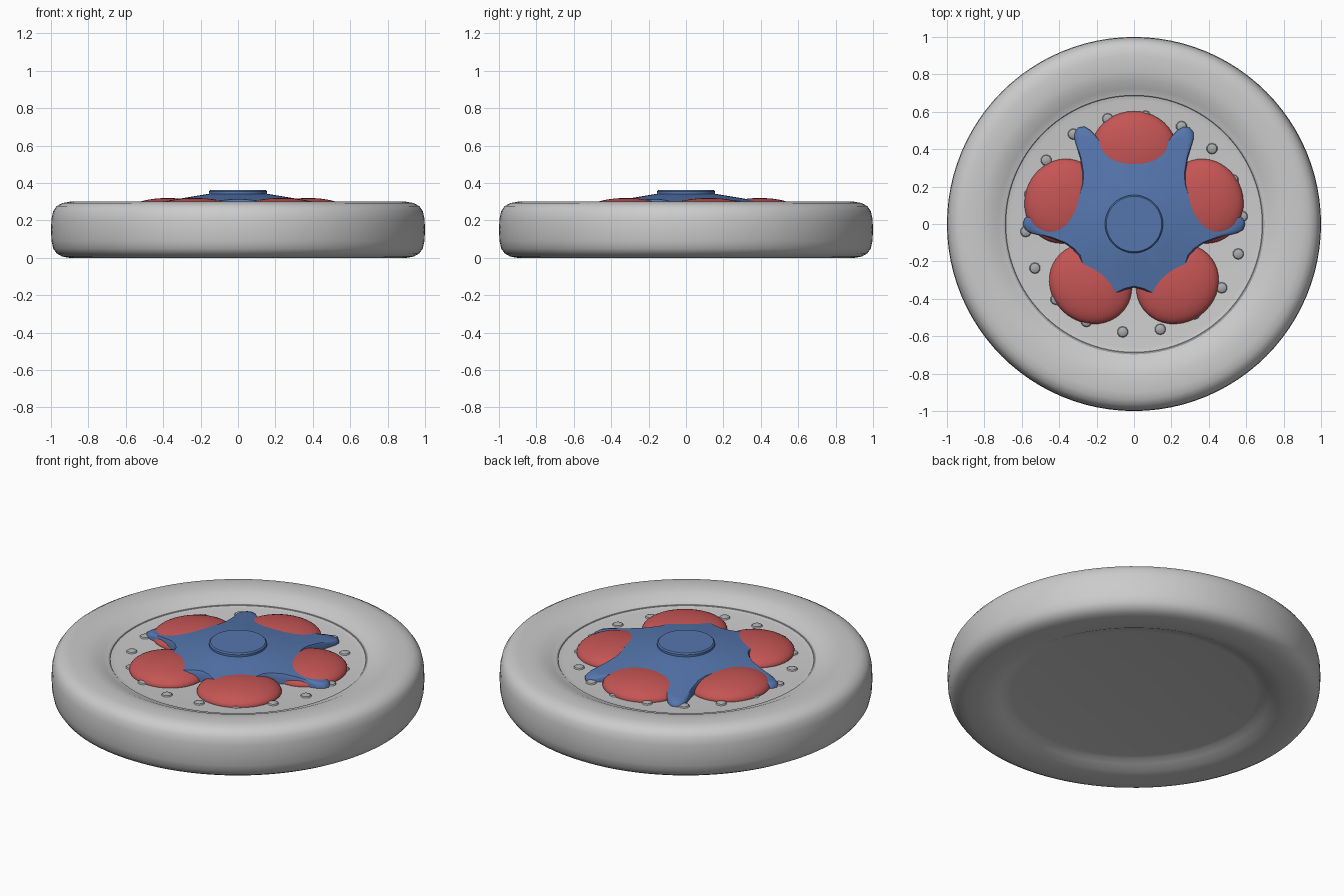
import bpy, bmesh
from math import sin, cos, pi, radians

if "Cube" in bpy.data.objects:
    bpy.data.objects.remove(bpy.data.objects["Cube"])


def material(name, color):
    m = bpy.data.materials.new(name)
    m.diffuse_color = (*color, 1)
    m.use_nodes = True
    m.node_tree.nodes["Principled BSDF"].inputs["Base Color"].default_value = m.diffuse_color
    return m


RED = material("red", (0.56, 0.09, 0.09))
BLUE = material("blue", (0.09, 0.18, 0.42))
DARK = material("dark_grey", (0.4, 0.41, 0.42))


def finish(name, bm, mat=None, angle=35):
    bmesh.ops.recalc_face_normals(bm, faces=bm.faces)
    me = bpy.data.meshes.new(name)
    bm.to_mesh(me)
    bm.free()
    ob = bpy.data.objects.new(name, me)
    bpy.context.collection.objects.link(ob)
    if mat:
        me.materials.append(mat)
    bpy.ops.object.select_all(action='DESELECT')
    ob.select_set(True)
    bpy.context.view_layer.objects.active = ob
    bpy.ops.object.shade_smooth_by_angle(angle=radians(angle))
    return ob


def loft(bm, rings, cap_first=False, cap_last=False):
    # Bridge closed rings of points
    loops = [[bm.verts.new(p) for p in ring] for ring in rings]
    n = len(loops[0])
    for a, b in zip(loops, loops[1:]):
        for i in range(n):
            bm.faces.new((a[i], a[(i + 1) % n], b[(i + 1) % n], b[i]))
    if cap_first:
        bm.faces.new(loops[0])
    if cap_last:
        bm.faces.new(loops[-1])


def lathe(name, profile, mat=None, n=96, angle=35):
    bm = bmesh.new()
    rings = [[(r * cos(2 * pi * i / n), r * sin(2 * pi * i / n), z)
              for i in range(n)] for r, z in profile]
    loft(bm, rings, True, True)
    return finish(name, bm, mat, angle)


# Tyre and both dished wheel faces: the half profile is mirrored about z = 0.15
half = [(0.02, 0.25), (0.66, 0.25), (0.69, 0.255), (0.725, 0.27), (0.77, 0.29),
        (0.82, 0.299), (0.90, 0.30), (0.94, 0.293), (0.97, 0.276),
        (0.988, 0.25), (0.997, 0.21)]
profile = half + [(1.0, 0.15)] + [(r, 0.30 - z) for r, z in reversed(half)]
lathe("tyre", profile)

# Thin bead seam around the wheel face
bm = bmesh.new()
n = 96
seam = [(0.682, 0.25), (0.688, 0.2575), (0.696, 0.2585), (0.702, 0.256)]
loft(bm, [[(r * cos(2 * pi * i / n), r * sin(2 * pi * i / n), z)
           for i in range(n)] for r, z in seam])
finish("bead_seam", bm, DARK)

# Ring of small bolts
for k in range(18):
    a = radians(4 + 20 * k)
    bm = bmesh.new()
    bmesh.ops.create_uvsphere(bm, u_segments=10, v_segments=6, radius=1)
    for v in bm.verts:
        v.co = (v.co.x * 0.03 + 0.58 * cos(a), v.co.y * 0.03 + 0.58 * sin(a),
                v.co.z * 0.014 + 0.25)
    finish(f"bolt_{k + 1}", bm, DARK)

# Five red domed pads
for k in range(5):
    bm = bmesh.new()
    bmesh.ops.create_uvsphere(bm, u_segments=40, v_segments=20, radius=1)
    a = radians(90 + 72 * k)
    for v in bm.verts:
        r, t = 0.395 + v.co.x * 0.208, v.co.y * 0.228
        v.co = (r * cos(a) - t * sin(a), r * sin(a) + t * cos(a),
                0.252 + v.co.z * 0.068)
    finish(f"red_pad_{k + 1}", bm, RED)

# Six-armed blue spider, sloping from the hub to the wheel face
arm = [(0.595, 0), (0.585, 3), (0.555, 5), (0.46, 9), (0.39, 15), (0.355, 22)]
side = arm[1:]
outline = []
for k in range(6):
    for r, d in [(r, -d) for r, d in reversed(side)] + arm + [(0.34, 30)]:
        outline.append((r, radians(60 * k + d)))


def spider_ring(f, z=None):
    pts = []
    for r, a in outline:
        q = 0.14 + (r - 0.14) * f
        h = 0.345 - 0.165 * (q - 0.14) if z is None else z
        pts.append((q * cos(a), q * sin(a), h))
    return pts


bm = bmesh.new()
soft_edge = [(x, y, z - 0.012) for x, y, z in spider_ring(1.0)]
loft(bm, [spider_ring(f) for f in (0, 0.3, 0.6, 0.85, 0.96)]
     + [soft_edge, spider_ring(1.0, 0.245)], True, True)
finish("blue_spider", bm, BLUE, 50)

# Hub cap
lathe("hub_cap", [(0.155, 0.30), (0.155, 0.355), (0.148, 0.362), (0.01, 0.362)],
      BLUE, 48)
